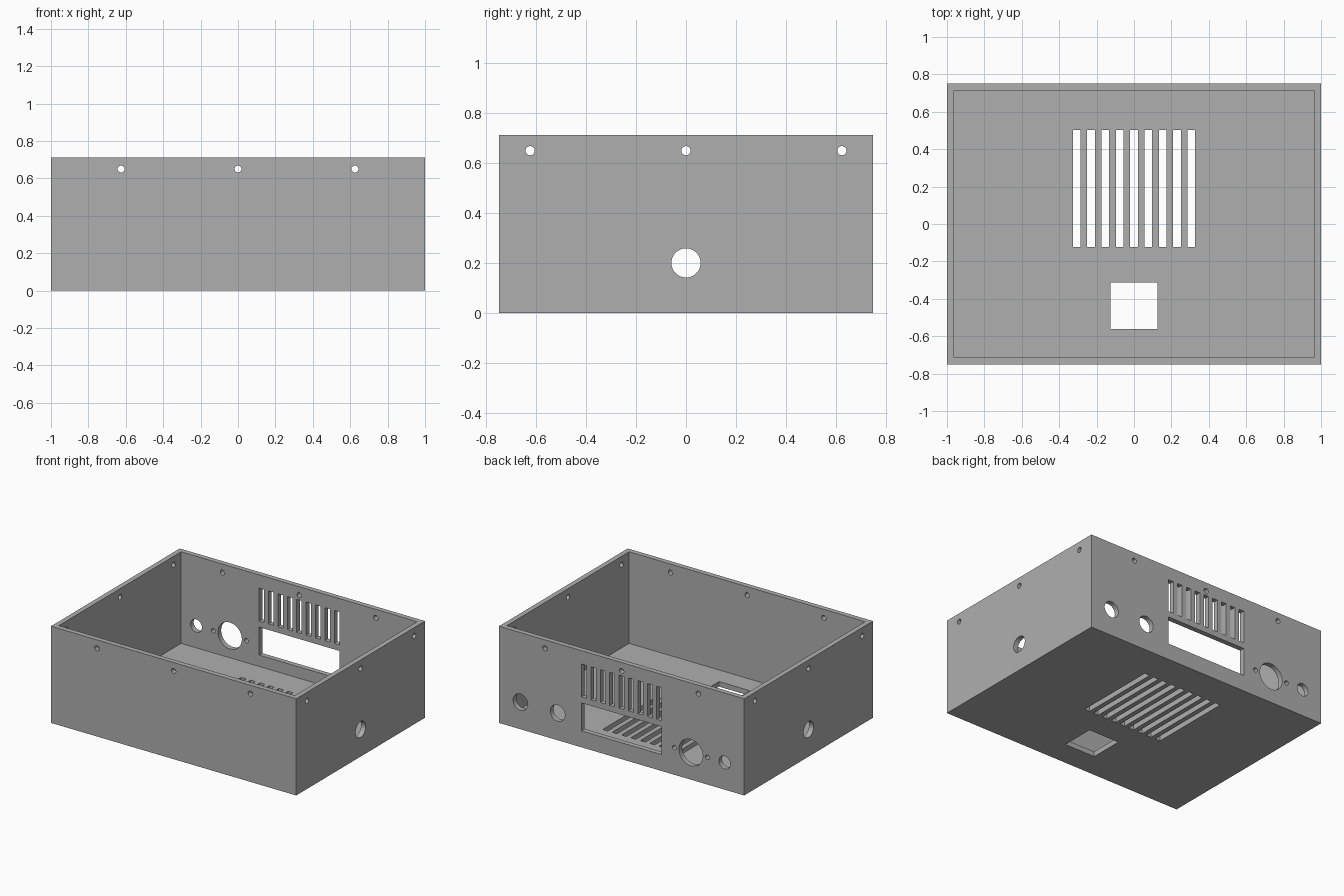
import bpy, bmesh, math
from mathutils import Matrix, Vector

if "Cube" in bpy.data.objects:
    bpy.data.objects.remove(bpy.data.objects["Cube"])

LENGTH, DEPTH, HEIGHT, WALL = 2.0, 1.5, 0.7125, 0.0375
BACK = DEPTH / 2 - WALL / 2
SIDE = LENGTH / 2 - WALL / 2
CUT = WALL * 2          # cutter depth through a wall


def add_box(bm, x0, x1, y0, y1, z0, z1):
    size = Matrix.Diagonal((x1 - x0, y1 - y0, z1 - z0, 1))
    mid = Vector(((x0 + x1) / 2, (y0 + y1) / 2, (z0 + z1) / 2))
    bmesh.ops.create_cube(bm, size=1, matrix=Matrix.Translation(mid) @ size)


def add_hole(bm, centre, radius, axis):
    turn = Matrix.Rotation(math.pi / 2, 4, 'Y' if axis == 'X' else 'X')
    bmesh.ops.create_cone(bm, cap_ends=True, segments=32, radius1=radius,
                          radius2=radius, depth=CUT,
                          matrix=Matrix.Translation(centre) @ turn)


def make_object(name, bm):
    mesh = bpy.data.meshes.new(name)
    bm.to_mesh(mesh)
    bm.free()
    obj = bpy.data.objects.new(name, mesh)
    bpy.context.collection.objects.link(obj)
    return obj


def subtract(target, cutter):
    cutter.hide_render = True
    mod = target.modifiers.new("cut", 'BOOLEAN')
    mod.operation = 'DIFFERENCE'
    mod.solver = 'EXACT'
    mod.object = cutter
    bpy.ops.object.select_all(action='DESELECT')
    bpy.context.view_layer.objects.active = target
    target.select_set(True)
    bpy.ops.object.modifier_apply(modifier=mod.name)
    bpy.data.objects.remove(cutter)


# Solid block for the open enclosure
bm = bmesh.new()
add_box(bm, -LENGTH / 2, LENGTH / 2, -DEPTH / 2, DEPTH / 2, 0, HEIGHT)
enclosure = make_object("enclosure", bm)
grey = bpy.data.materials.new("grey")
grey.diffuse_color = (0.43, 0.43, 0.43, 1)
grey.use_nodes = True
grey.node_tree.nodes["Principled BSDF"].inputs["Base Color"].default_value = grey.diffuse_color
enclosure.data.materials.append(grey)

# Inner cavity
bm = bmesh.new()
ix, iy = LENGTH / 2 - WALL, DEPTH / 2 - WALL
add_box(bm, -ix, ix, -iy, iy, WALL, HEIGHT + 0.2)
subtract(enclosure, make_object("cavity_cutter", bm))

bm = bmesh.new()
# Screw holes along the rim of all four walls
for t in (-0.625, 0, 0.625):
    for s in (-1, 1):
        add_hole(bm, (t, s * BACK, 0.65), 0.0185, 'Y')
        add_hole(bm, (s * SIDE, t, 0.65), 0.0185, 'X')

# Cable holes in both sides
for s in (-1, 1):
    add_hole(bm, (s * SIDE, 0, 0.2), 0.0585, 'X')

# Back wall connector holes
for x, r in ((0.825, 0.06), (0.522, 0.06), (-0.565, 0.0975),
             (-0.43, 0.0165), (-0.70, 0.0165), (-0.84, 0.047)):
    add_hole(bm, (x, BACK, 0.2), r, 'Y')

# Back wall window
b0, b1 = BACK - CUT / 2, BACK + CUT / 2
add_box(bm, -0.327, 0.327, b0, b1, 0.121, 0.327)

# Vent slots in the back wall and in the floor
for i in range(9):
    x = (i - 4) * 0.0767
    add_box(bm, x - 0.0205, x + 0.0205, b0, b1, 0.371, 0.614)
    add_box(bm, x - 0.0205, x + 0.0205, -0.122, 0.503, -WALL, 2 * WALL)

# Square opening in the floor
add_box(bm, -0.125, 0.125, -0.5625, -0.3125, -WALL, 2 * WALL)
subtract(enclosure, make_object("opening_cutter", bm))

bpy.ops.object.shade_smooth_by_angle(angle=math.radians(30))
